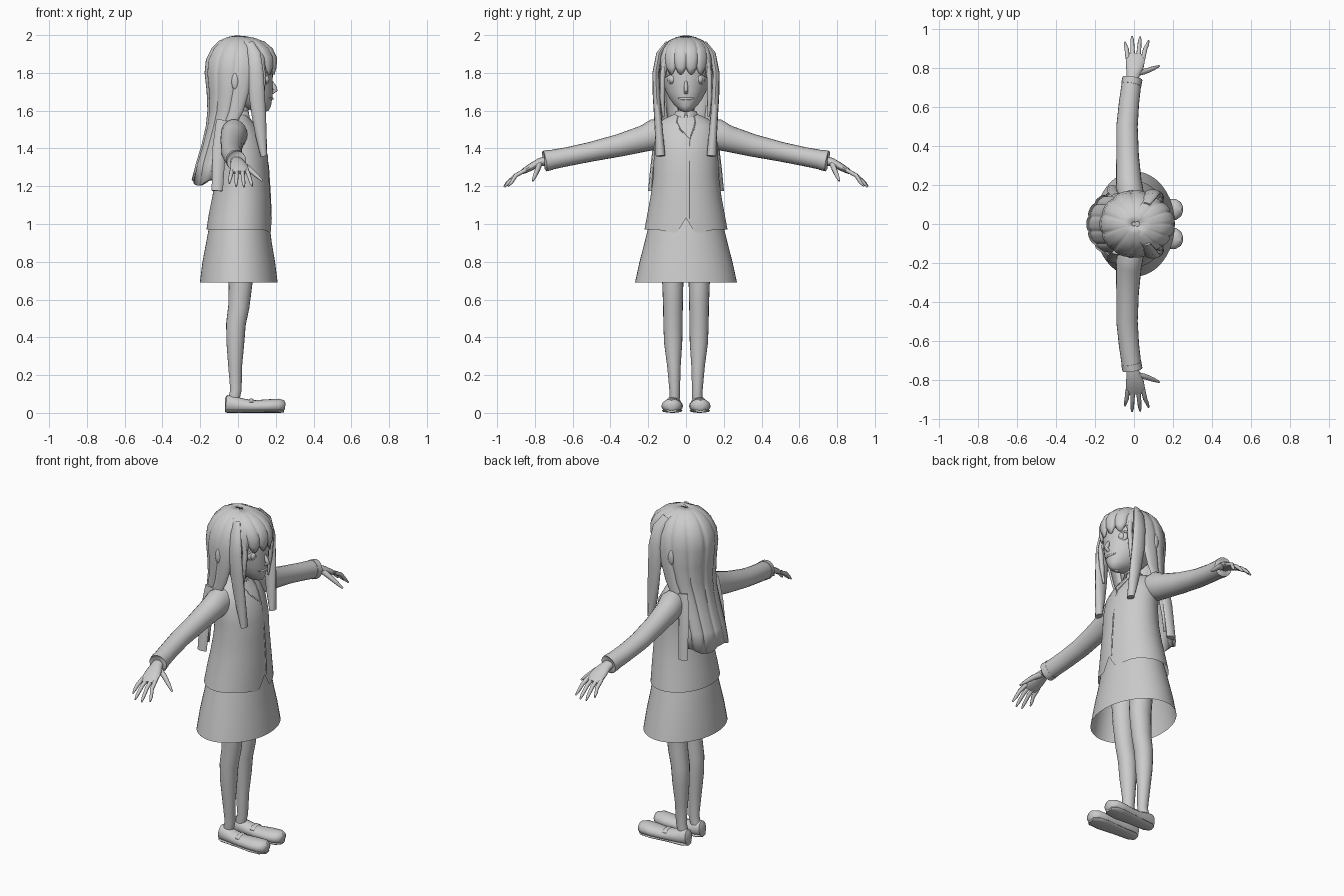
import bpy, bmesh, math
from mathutils import Vector


def finish(name, bm, mirror=False, thick=0.0, subsurf=0, angle=50):
    me = bpy.data.meshes.new(name)
    bm.to_mesh(me)
    bm.free()
    ob = bpy.data.objects.new(name, me)
    bpy.context.collection.objects.link(ob)
    bpy.ops.object.select_all(action='DESELECT')
    ob.select_set(True)
    bpy.context.view_layer.objects.active = ob
    bpy.ops.object.shade_smooth_by_angle(angle=math.radians(angle))
    if thick:
        m = ob.modifiers.new("thickness", 'SOLIDIFY')
        m.thickness, m.offset = thick, -1
    if subsurf:
        ob.modifiers.new("smooth", 'SUBSURF').levels = subsurf
    if mirror:
        m = ob.modifiers.new("mirror", 'MIRROR')
        m.use_axis = (False, True, False)
        m.use_clip = False
    return ob


def tube(name, pts, up, n=14, **kw):
    """Closed sweep; each point is x, y, z, side radius, other radius."""
    bm = bmesh.new()
    P = [Vector(p[:3]) for p in pts]
    rings = []
    for i, p in enumerate(pts):
        t = (P[min(i + 1, len(P) - 1)] - P[max(i - 1, 0)]).normalized()
        s = Vector(up).cross(t).normalized()
        v = t.cross(s)
        rings.append([bm.verts.new(P[i] + s * p[3] * math.cos(a) + v * p[4] * math.sin(a))
                      for a in (2 * math.pi * k / n for k in range(n))])
    for r, q in zip(rings, rings[1:]):
        for k in range(n):
            bm.faces.new((r[k], r[(k + 1) % n], q[(k + 1) % n], q[k]))
    bm.faces.new(rings[0][::-1])
    bm.faces.new(rings[-1])
    bmesh.ops.recalc_face_normals(bm, faces=bm.faces)
    return finish(name, bm, **kw)


def shell(name, rings, n=48, ridges=0, depth=0.0, hem=None, **kw):
    """Stacked elliptic arcs, bottom up: z, cx, rx, ry, start deg, end deg."""
    bm = bmesh.new()
    grid = []
    for i, (z, cx, rx, ry, a0, a1) in enumerate(rings):
        row = []
        for k in range(n + 1):
            f = k / n
            a = math.radians(a0 + (a1 - a0) * f)
            g = 1 - depth * (1 - abs(math.sin(math.pi * ridges * f))) ** 2
            x, y = cx + rx * g * math.cos(a), ry * g * math.sin(a)
            row.append(bm.verts.new((x, y, z + (hem(f, x, y) if hem and i == 0 else 0))))
        grid.append(row)
    for r, q in zip(grid, grid[1:]):
        for k in range(n):
            bm.faces.new((r[k], r[k + 1], q[k + 1], q[k]))
    bmesh.ops.remove_doubles(bm, verts=bm.verts, dist=1e-5)
    return finish(name, bm, **kw)


def full(rows):
    return [(*r, 0, 360) for r in rows]


def ball(name, loc, size, mirror=True, yaw=0):
    bm = bmesh.new()
    bmesh.ops.create_uvsphere(bm, u_segments=16, v_segments=10, radius=1)
    c, s = math.cos(yaw), math.sin(yaw)
    for v in bm.verts:
        x, y, z = (a * b for a, b in zip(v.co, size))
        v.co = Vector((x * c - y * s, x * s + y * c, z)) + Vector(loc)
    return finish(name, bm, mirror=mirror)


X, Y, Z = (1, 0, 0), (0, 1, 0), (0, 0, 1)

# Vest with a pointed, notched front hem
VEST = [(.97, .005, .172, .22), (1.05, .01, .165, .205), (1.15, .018, .153, .187),
        (1.25, .023, .141, .174), (1.36, .025, .133, .17), (1.45, .012, .126, .168),
        (1.52, -.003, .1, .155), (1.555, -.01, .078, .12), (1.585, -.005, .052, .055)]


def vest_hem(f, x, y):
    if x < 0:
        return 0
    d = abs(y)
    return -.02 + (.08 * (1 - d / .05) if d < .05 else .02 * min(1, (d - .05) / .1))


def vest_x(z, y):
    for a, b in zip(VEST, VEST[1:]):
        if z <= b[0]:
            t = (z - a[0]) / (b[0] - a[0])
            cx, rx, ry = (a[i] + (b[i] - a[i]) * t for i in (1, 2, 3))
            return cx + rx * math.sqrt(max(0, 1 - (y / ry) ** 2))
    return .05


shell("vest", full(VEST), n=64, hem=vest_hem)

# Front opening and neckline edges
edge = [(1.57, .045), (1.54, .05), (1.5, .04), (1.45, .02), (1.3, .018), (1.15, .018), (1.03, .018)]
tube("vest_front_edge", [(vest_x(z, y), y, z, .004, .004) for z, y in edge], Y, n=6)
tube("vest_neck_edge", [(vest_x(z, y), y, z, .004, .004)
                        for z, y in ((1.57, -.045), (1.54, -.05), (1.5, -.03), (1.45, .018))], Y, n=6)

# Skirt
shell("skirt", full([(.69, .004, .206, .27), (.8, .004, .192, .246), (.9, .005, .174, .22),
                     (.97, .007, .163, .203), (1.06, .01, .14, .18)]), n=48)

# Sleeves and cuffs
tube("sleeve", [(-.015, .1, 1.49, .06, .06), (-.02, .16, 1.475, .083, .07), (-.027, .22, 1.453, .07, .066),
                (-.033, .35, 1.417, .06, .058), (-.036, .5, 1.383, .052, .055),
                (-.026, .62, 1.358, .05, .052), (-.012, .73, 1.337, .052, .05)], X, n=20, mirror=True)
tube("cuff", [(-.014, .715, 1.34, .054, .052), (-.008, .748, 1.333, .055, .052),
              (-.008, .75, 1.333, .04, .04)], X, n=20, mirror=True)

# Hands
tube("palm", [(-.01, .73, 1.335, .025, .03), (-.004, .77, 1.328, .023, .035), (.004, .81, 1.308, .02, .047),
              (.008, .85, 1.285, .016, .05), (.01, .872, 1.272, .01, .046)], X, mirror=True)
for i, (x0, x1, y1, z1) in enumerate([(-.032, -.046, .935, 1.215), (-.006, -.01, .964, 1.198),
                                      (.022, .032, .962, 1.195), (.046, .075, .942, 1.2)]):
    tube(f"finger_{i + 1}", [(x0, .85, 1.285, .011, .012), (x0 * .6 + x1 * .4, .9, 1.258, .011, .011),
                             ((x0 + 4 * x1) / 5, y1 - .018, z1 + .02, .009, .009),
                             (x1, y1, z1, .004, .004)], X, n=8, mirror=True)
tube("thumb", [(.015, .775, 1.32, .016, .018), (.06, .785, 1.29, .014, .015), (.1, .8, 1.255, .011, .011),
               (.13, .812, 1.228, .005, .005)], Z, n=8, mirror=True)

# Legs
tube("leg", [(-.03, .06, .04, .03, .026), (-.011, .06, .12, .03, .028), (-.015, .064, .25, .037, .036),
             (-.014, .068, .37, .047, .048), (-.011, .069, .47, .052, .051), (.004, .069, .56, .056, .052),
             (.014, .07, .69, .063, .056), (.012, .075, .95, .075, .068)], Y, n=20, mirror=True)

# Shoes with sole edge, instep opening and strap
tube("shoe", [(-.07, .067, .05, .015, .025), (-.063, .067, .05, .033, .045), (-.03, .067, .046, .042, .044),
              (.03, .069, .038, .045, .037), (.09, .071, .034, .05, .033), (.16, .073, .036, .057, .036),
              (.215, .075, .038, .054, .037), (.242, .076, .036, .036, .031), (.25, .076, .035, .015, .015)],
     Z, n=20, mirror=True)
tube("sole", [(-.066, .067, .012, .025, .011), (-.04, .067, .012, .04, .012), (.06, .07, .012, .044, .012),
              (.16, .073, .012, .055, .012), (.22, .075, .012, .048, .012), (.243, .076, .012, .025, .01)],
     Z, n=12, mirror=True)
tube("shoe_strap", [(.07, .03, .055, .012, .004), (.07, .055, .072, .012, .004), (.07, .085, .072, .012, .004),
                    (.07, .11, .055, .012, .004)], Z, n=8, mirror=True)

# Neck and shirt collar
tube("neck", [(0, 0, 1.5, .05, .05), (.008, 0, 1.57, .043, .043), (.02, 0, 1.66, .045, .045)], Y, n=20)
shell("collar", [(1.56, .002, .068, .07, 12, 348), (1.598, .002, .054, .055, 4, 356)], n=32, thick=.006,
      hem=lambda f, x, y: -.035 * max(0, 1 - min(f, 1 - f) / .12))

# Head, tapering to a small chin
shell("head", full([(1.592, .125, .012, .012), (1.6, .118, .045, .03), (1.625, .09, .085, .058),
                    (1.66, .065, .115, .085), (1.7, .05, .135, .106), (1.75, .04, .143, .12),
                    (1.8, .03, .155, .132), (1.87, .025, .15, .14), (1.93, .02, .11, .11),
                    (1.965, .02, .03, .03)]), n=40)
tube("nose", [(.175, 0, 1.76, .006, .006), (.19, 0, 1.725, .014, .011), (.199, 0, 1.708, .011, .011),
              (.18, 0, 1.692, .006, .01)], Y, n=10)
tube("mouth", [(.165, -.045, 1.668, .003, .003), (.18, -.02, 1.663, .006, .004), (.183, 0, 1.664, .006, .005),
               (.18, .02, 1.663, .006, .004), (.165, .045, 1.668, .003, .003)], X, n=8)
ball("eye", (.145, .072, 1.766), (.014, .034, .028), yaw=.6)
ball("iris", (.153, .075, 1.766), (.012, .016, .02), yaw=.5)
tube("eyelid", [(.167, .035, 1.772, .005, .004), (.162, .055, 1.794, .006, .005), (.147, .085, 1.796, .006, .005),
                (.125, .113, 1.778, .004, .004)], X, n=8, mirror=True)
ball("ear", (-.015, .162, 1.755), (.02, .014, .045))

# Long back hair: a ridged sheet open at the face
back = [(1.22, -.1, .145, .165, 82), (1.32, -.085, .138, .16, 84), (1.42, -.06, .133, .16, 84),
        (1.52, -.03, .14, .16, 82), (1.6, -.01, .152, .165, 74), (1.7, 0, .166, .172, 68),
        (1.8, 0, .177, .174, 62), (1.87, 0, .17, .164, 58), (1.93, 0, .14, .135, 55),
        (1.97, 0, .1, .095, 50), (1.99, 0, .055, .05, 45), (1.998, 0, .012, .012, 45)]
shell("back_hair", [(z, cx, rx, ry, o, 360 - o) for z, cx, rx, ry, o in back], n=84, ridges=7, depth=.05,
      thick=.012, hem=lambda f, x, y: .015 * math.sin(f * 16))

# Fringe with zigzag tips
bangs = [(1.79, .05, .145, .137, 72), (1.83, .05, .156, .145, 75), (1.88, .05, .159, .145, 80),
         (1.93, .045, .14, .128, 88), (1.965, .035, .108, .1, 92), (1.985, .025, .065, .06, 95),
         (1.996, .015, .015, .015, 95)]
shell("fringe", [(z, cx, rx, ry, -o, o) for z, cx, rx, ry, o in bangs], n=60, ridges=6, depth=.05, thick=.012,
      hem=lambda f, x, y: .035 * (1 - abs(math.sin(6 * math.pi * f))) - .05 * max(0, abs(2 * f - 1) - .7))

# Side locks in front of the shoulders, and strips behind them
tube("side_lock", [(.06, .1, 1.955, .025, .012), (.085, .142, 1.9, .035, .016), (.095, .16, 1.8, .04, .018),
                   (.1, .156, 1.68, .042, .02), (.11, .15, 1.58, .038, .02), (.122, .142, 1.47, .03, .022),
                   (.137, .135, 1.36, .017, .025)], Y, n=12, mirror=True)
tube("face_lock", [(.12, .115, 1.87, .015, .012), (.135, .124, 1.78, .014, .014), (.125, .125, 1.68, .014, .014),
                   (.115, .12, 1.57, .005, .006)], Y, n=8, mirror=True)
tube("back_strip", [(-.08, .145, 1.55, .035, .012), (-.1, .163, 1.4, .035, .014), (-.105, .176, 1.28, .032, .015),
                    (-.11, .184, 1.175, .03, .017)], Y, n=8, mirror=True)
